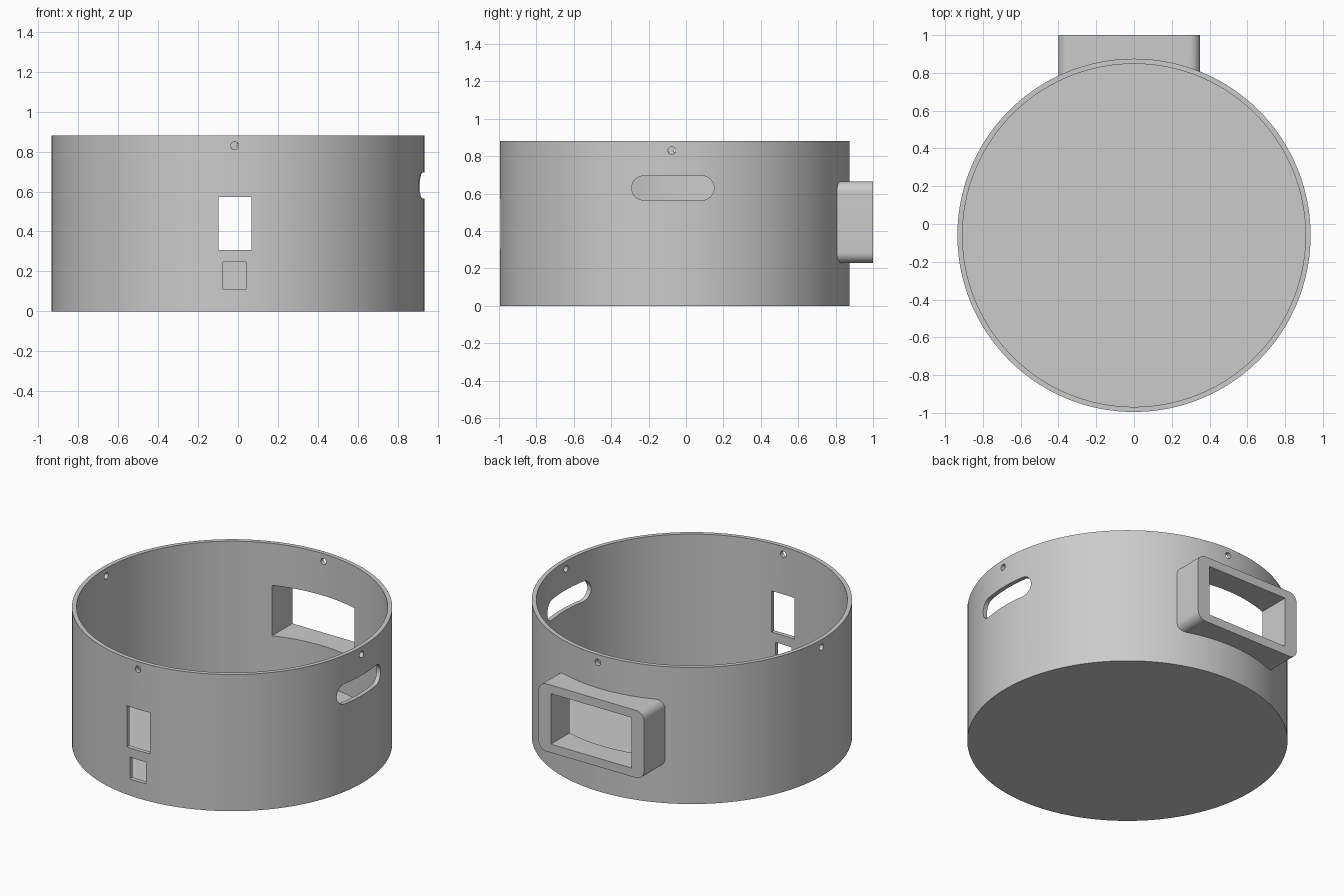
import bpy, bmesh
from math import sin, cos, pi, radians
from mathutils import Vector

if "Cube" in bpy.data.objects:
    bpy.data.objects.remove(bpy.data.objects["Cube"], do_unlink=True)

CENTRE_Y = -0.06
OUTER_R, WALL, FLOOR, HEIGHT = 0.935, 0.027, 0.03, 0.88
HOLE_TWIST = radians(-1)

grey = bpy.data.materials.new("plain grey")
grey.use_nodes = True
colour = (0.6, 0.6, 0.6, 1)
grey.diffuse_color = colour
grey.node_tree.nodes["Principled BSDF"].inputs["Base Color"].default_value = colour


def drum(name, radius, z0, z1):
    """Upright cylinder between two heights."""
    bpy.ops.mesh.primitive_cylinder_add(
        vertices=160, radius=radius, depth=z1 - z0,
        location=(0, CENTRE_Y, (z0 + z1) / 2))
    obj = bpy.context.object
    obj.name = name
    obj.data.materials.append(grey)
    return obj


def rounded_prism(name, base, angle, size, radius, start, end):
    """Rounded rectangle in a vertical plane, extruded along a horizontal heading."""
    w, h = size
    along = Vector((cos(angle), sin(angle), 0))
    across = Vector((-sin(angle), cos(angle), 0))
    bm = bmesh.new()
    ring = []
    steps = 10 if radius else 0
    for corner, (sx, sz) in enumerate(((1, 1), (-1, 1), (-1, -1), (1, -1))):
        for i in range(steps + 1):
            a = (corner + i / max(steps, 1)) * pi / 2
            u = sx * (w / 2 - radius) + radius * cos(a)
            v = sz * (h / 2 - radius) + radius * sin(a)
            p = Vector(base) + across * u + Vector((0, 0, v)) + along * start
            if not ring or min((p - q.co).length for q in ring) > 1e-5:
                ring.append(bm.verts.new(p))
    face = bm.faces.new(ring)
    new = bmesh.ops.extrude_face_region(bm, geom=[face])["geom"]
    moved = [g for g in new if isinstance(g, bmesh.types.BMVert)]
    bmesh.ops.translate(bm, verts=moved, vec=along * (end - start))
    bmesh.ops.recalc_face_normals(bm, faces=bm.faces)
    mesh = bpy.data.meshes.new(name)
    bm.to_mesh(mesh)
    bm.free()
    obj = bpy.data.objects.new(name, mesh)
    bpy.context.collection.objects.link(obj)
    mesh.materials.append(grey)
    return obj


def combine(body, tool, operation):
    """Apply a boolean and discard the tool."""
    tool.hide_render = True
    mod = body.modifiers.new(tool.name, 'BOOLEAN')
    mod.object, mod.operation, mod.solver = tool, operation, 'EXACT'
    bpy.context.view_layer.objects.active = body
    bpy.ops.object.modifier_apply(modifier=mod.name)
    bpy.data.objects.remove(tool, do_unlink=True)


FRONT, BACK, SIDE = -pi / 2, pi / 2, 0

# Round tub with the rear socket collar, then hollowed out
housing = drum("round_housing", OUTER_R, 0, HEIGHT)
combine(housing, rounded_prism("socket_collar", (-0.025, 0, 0.447), BACK,
                               (0.75, 0.435), 0.055, 0.6, 1.0), 'UNION')
combine(housing, drum("cavity", OUTER_R - WALL, FLOOR, HEIGHT + 0.2), 'DIFFERENCE')

# Rear socket opening, two front windows and the side slot
openings = (
    ("socket_opening", (-0.025, 0, 0.447), BACK, (0.575, 0.325), 0),
    ("front_window", (-0.016, 0, 0.44), FRONT, (0.165, 0.265), 0),
    ("small_front_window", (-0.018, 0, 0.178), FRONT, (0.115, 0.14), 0),
    ("side_slot", (0, -0.07, 0.63), SIDE, (0.44, 0.13), 0.065),
)
for name, base, angle, size, radius in openings:
    combine(housing, rounded_prism(name, base, angle, size, radius, 0.5, 1.2), 'DIFFERENCE')

# Four screw holes below the rim
for i in range(4):
    combine(housing, rounded_prism("screw_hole", (0, CENTRE_Y, 0.83), i * pi / 2 + HOLE_TWIST,
                                   (0.04, 0.04), 0.02, 0.8, 1.1), 'DIFFERENCE')

# Smooth walls with crisp edges
bpy.ops.object.select_all(action='DESELECT')
housing.select_set(True)
bpy.context.view_layer.objects.active = housing
bpy.ops.object.shade_smooth_by_angle(angle=radians(25))
